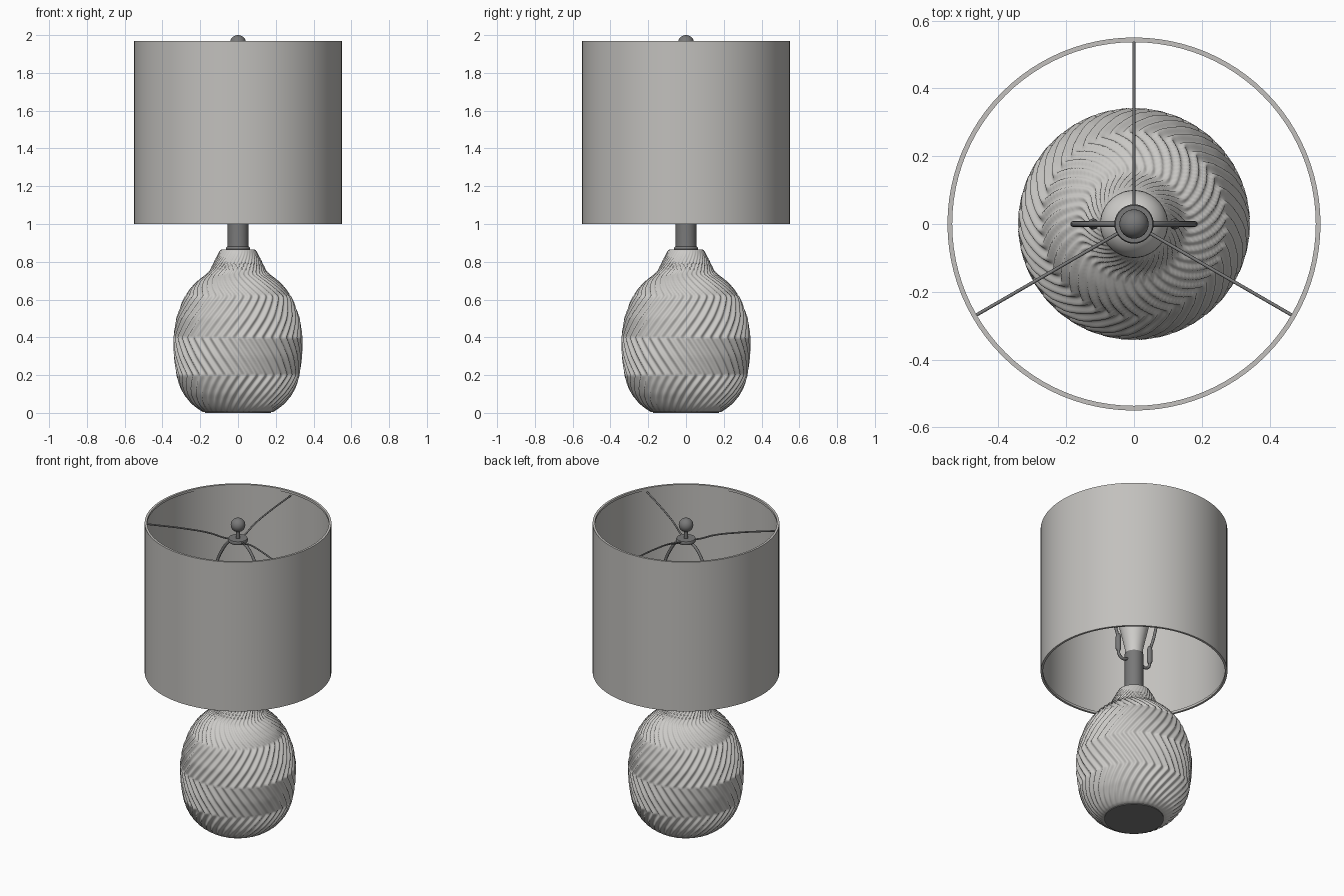
import bpy, bmesh, math
from mathutils import Vector

if "Cube" in bpy.data.objects:
    bpy.data.objects.remove(bpy.data.objects["Cube"])


def material(name, r, g, b):
    m = bpy.data.materials.new(name)
    m.diffuse_color = (r, g, b, 1)
    m.use_nodes = True
    m.node_tree.nodes["Principled BSDF"].inputs["Base Color"].default_value = m.diffuse_color
    return m


CERAMIC = material("pale ceramic", 0.60, 0.59, 0.57)
FABRIC = material("shade fabric", 0.54, 0.53, 0.51)
METAL = material("dark metal", 0.19, 0.19, 0.19)
GLASS = material("bulb white", 0.62, 0.61, 0.59)


def lathe(name, profile, mat, sides=64, offset=None, closed=False, x=0, angle=35):
    """Revolve (radius, z) points; offset(theta, z) adds relief to the radius."""
    bm = bmesh.new()
    rings = []
    for r, z in profile:
        if r == 0:
            rings.append([bm.verts.new((x, 0, z))])
            continue
        ring = []
        for i in range(sides):
            t = 2 * math.pi * i / sides
            q = r + (offset(t, z) if offset else 0)
            ring.append(bm.verts.new((x + q * math.cos(t), q * math.sin(t), z)))
        rings.append(ring)
    pairs = list(zip(rings, rings[1:]))
    if closed:
        pairs.append((rings[-1], rings[0]))
    for a, b in pairs:
        for i in range(sides):
            j = (i + 1) % sides
            if len(a) == 1:
                bm.faces.new((a[0], b[j], b[i]))
            elif len(b) == 1:
                bm.faces.new((a[i], a[j], b[0]))
            else:
                bm.faces.new((a[i], a[j], b[j], b[i]))
    bmesh.ops.recalc_face_normals(bm, faces=bm.faces)
    me = bpy.data.meshes.new(name)
    bm.to_mesh(me)
    bm.free()
    me.materials.append(mat)
    ob = bpy.data.objects.new(name, me)
    bpy.context.collection.objects.link(ob)
    bpy.ops.object.select_all(action='DESELECT')
    ob.select_set(True)
    bpy.context.view_layer.objects.active = ob
    bpy.ops.object.shade_smooth_by_angle(angle=math.radians(angle))
    return ob


def wire(name, points, radius, mat):
    cu = bpy.data.curves.new(name, 'CURVE')
    cu.dimensions = '3D'
    cu.bevel_depth = radius
    cu.bevel_resolution = 3
    cu.resolution_u = 8
    cu.use_fill_caps = True
    sp = cu.splines.new('BEZIER')
    sp.bezier_points.add(len(points) - 1)
    for p, co in zip(sp.bezier_points, points):
        p.co = co
        p.handle_left_type = p.handle_right_type = 'AUTO'
    cu.materials.append(mat)
    ob = bpy.data.objects.new(name, cu)
    bpy.context.collection.objects.link(ob)
    return ob


def interp(table, z):
    for (z0, v0), (z1, v1) in zip(table, table[1:]):
        if z <= z1:
            return v0 + (v1 - v0) * (z - z0) / (z1 - z0)
    return table[-1][1]


# Ceramic body: smooth silhouette with slanted ribs that reverse band by band
outline = [(.005, .185), (.02, .21), (.05, .243), (.1, .283), (.15, .306), (.2, .32),
           (.3, .334), (.4, .336), (.5, .321), (.6, .285), (.66, .248), (.705, .205),
           (.73, .168), (.745, .15), (.78, .133), (.82, .115), (.85, .101), (.862, .094)]
twist = [(0, 0), (.2, .45), (.4, .05), (.62, .55), (.735, .13), (.86, .7)]
strength = [(0, 0), (.05, .006), (.2, .007), (.6, .007), (.7, .006), (.8, .004), (.862, 0)]
RIBS = 40


def ribs(t, z):
    wave = 1 - 2 * abs(math.sin(RIBS * (t - interp(twist, z)) / 2)) ** 1.6
    return interp(strength, z) * wave


def smooth_radius(z):
    # average nearby samples so the outline is not faceted
    d = min(.012, z - .005, .862 - z)
    return sum(interp(outline, z + k * d) for k in (-1, -.5, 0, .5, 1)) / 5


ROWS = 100
body = [(0, .005)]
body += [(smooth_radius(z), z) for z in (.005 + .857 * i / ROWS for i in range(ROWS + 1))]
body += [(.085, .866), (0, .866)]
lathe("ceramic_body", body, CERAMIC, RIBS * 10, ribs, angle=60)
lathe("base_pad", [(0, 0), (.175, 0), (.175, .008), (0, .008)], METAL)

# Metal stem with collar
lathe("stem", [(0, .86), (.062, .86), (.065, .868), (.062, .877), (.056, .882), (.055, .9),
               (.055, 1.12), (0, 1.12)], METAL, 48)

# Light bulb
bulb = [(0, 1.12), (.05, 1.12), (.055, 1.16), (.068, 1.22), (.084, 1.29), (.095, 1.35)]
bulb += [(.1 * math.cos(a), 1.40 + .1 * math.sin(a))
         for a in (math.pi / 2 * k / 9 for k in range(9))] + [(0, 1.5)]
lathe("bulb", bulb, GLASS, 48)

# Drum shade: thin open tube with slightly thicker rims
lathe("shade", [(.55, 1.0), (.55, 1.97), (.536, 1.97), (.536, 1.955), (.543, 1.953),
                (.543, 1.017), (.536, 1.015), (.536, 1.0)], FABRIC, 96, closed=True)

# Harp, its lower saddle, and the two sleeves joining them
side = [(.12, 1.19), (.155, 1.3), (.178, 1.45), (.165, 1.62), (.11, 1.77), (.045, 1.845)]
wire("harp", [(-x, 0, z) for x, z in side] + [(0, 0, 1.855)]
     + [(x, 0, z) for x, z in reversed(side)], .009, METAL)
low = [(.12, 1.13), (.115, 1.08), (.09, 1.06), (.05, 1.07)]
wire("harp_saddle", [(-x, 0, z) for x, z in low] + [(x, 0, z) for x, z in reversed(low)],
     .009, METAL)
for s, label in ((-1, "left"), (1, "right")):
    lathe("harp_sleeve_" + label, [(0, 1.1), (.01, 1.1), (.016, 1.115), (.016, 1.195),
                                   (.01, 1.215), (0, 1.215)], METAL, 20, x=.12 * s)

# Spider: three wires from the washer to the shade's top rim
for n in range(3):
    a = math.radians(90 + 120 * n)
    d = Vector((math.cos(a), math.sin(a), 0))
    path = [(.04, 1.862), (.09, 1.872), (.16, 1.895), (.3, 1.918), (.541, 1.94)]
    wire("spider_wire_%d" % (n + 1), [d * r + Vector((0, 0, z)) for r, z in path], .005, METAL)

# Washer and ball finial
lathe("washer", [(0, 1.85), (.055, 1.85), (.058, 1.857), (.058, 1.865), (.055, 1.872),
                 (0, 1.872)], METAL, 40)
lathe("finial_post", [(0, 1.865), (.012, 1.865), (.012, 1.93), (0, 1.93)], METAL, 20)
ball = [(.043 * math.cos(a), 1.957 + .043 * math.sin(a))
        for a in (math.pi * (k / 16 - .5) for k in range(1, 16))]
lathe("finial_ball", [(0, 1.914)] + ball + [(0, 2.0)], METAL, 32)
